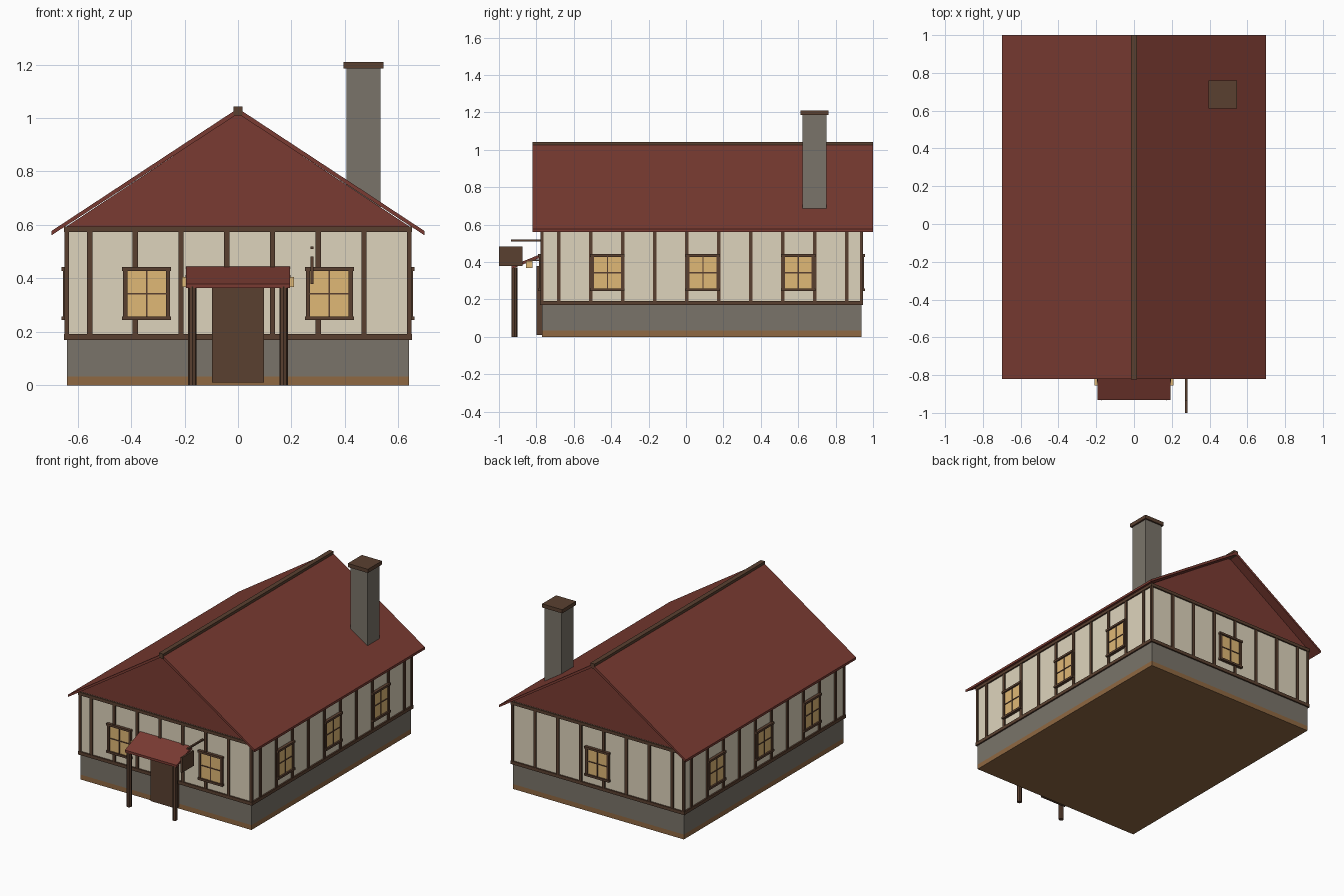
import bpy, bmesh, math
from mathutils import Matrix, Vector

if "Cube" in bpy.data.objects:
    bpy.data.objects.remove(bpy.data.objects["Cube"])


def material(name, rgb):
    lin = [c / 255 / 12.92 if c < 11 else ((c / 255 + 0.055) / 1.055) ** 2.4 for c in rgb]
    m = bpy.data.materials.new(name)
    m.diffuse_color = (*lin, 1)
    m.use_nodes = True
    m.node_tree.nodes["Principled BSDF"].inputs["Base Color"].default_value = m.diffuse_color
    return m


PLASTER = material("cream plaster", (222, 212, 188))
STONE = material("grey stone", (122, 116, 106))
WOOD = material("dark timber", (90, 64, 48))
TILE = material("red tile", (122, 59, 50))
GLASS = material("warm glass", (224, 184, 118))
EARTH = material("brown base", (143, 104, 66))


def finish(name, bm, mat):
    bmesh.ops.recalc_face_normals(bm, faces=bm.faces)
    me = bpy.data.meshes.new(name)
    bm.to_mesh(me)
    bm.free()
    me.materials.append(mat)
    ob = bpy.data.objects.new(name, me)
    bpy.context.collection.objects.link(ob)
    return ob


def boxes(name, mat, items):
    """One object from boxes given as (x0, x1, y0, y1, z0, z1)."""
    bm = bmesh.new()
    for x0, x1, y0, y1, z0, z1 in items:
        m = Matrix.Translation(((x0 + x1) / 2, (y0 + y1) / 2, (z0 + z1) / 2))
        m = m @ Matrix.Diagonal((x1 - x0, y1 - y0, z1 - z0, 1))
        bmesh.ops.create_cube(bm, size=1, matrix=m)
    return finish(name, bm, mat)


def extrude(name, mat, pts, vec):
    """Closed profile pushed along a vector."""
    bm = bmesh.new()
    f = bm.faces.new([bm.verts.new(p) for p in pts])
    r = bmesh.ops.extrude_face_region(bm, geom=[f])
    verts = [g for g in r["geom"] if isinstance(g, bmesh.types.BMVert)]
    bmesh.ops.translate(bm, verts=verts, vec=Vector(vec))
    return finish(name, bm, mat)


W, Y0, Y1 = 0.64, -0.77, 0.937      # wall planes
SILL, EAVE = 0.18, 0.595

# Body
boxes("base", EARTH, [(-W, W, Y0, Y1, 0, 0.033)])
boxes("foundation", STONE, [(-W, W, Y0, Y1, 0.033, SILL)])
boxes("walls", PLASTER, [(-W, W, Y0, Y1, SILL, EAVE)])


def on_wall(wall, u0, u1, d, z0, z1):
    """Box lying on a wall: u along it, d sticking out of it."""
    e = 0.005
    return {"front": (u0, u1, Y0 - d, Y0 + e, z0, z1),
            "back": (u0, u1, Y1 - e, Y1 + d, z0, z1),
            "right": (W - e, W + d, u0, u1, z0, z1),
            "left": (-W - d, -W + e, u0, u1, z0, z1)}[wall]


# Timber frame: rails all round, corner posts and evenly spaced studs
rails = []
for z0, z1 in ((0.17, 0.192), (0.573, 0.594)):
    rails.append((-W - 0.011, W + 0.011, Y0 - 0.01, Y0 + 0.01, z0, z1))
    rails.append((-W - 0.011, W + 0.011, Y1 - 0.01, Y1 + 0.01, z0, z1))
    for s in (-1, 1):
        rails.append((s * W - 0.01, s * W + 0.01, Y0 + 0.01, Y1 - 0.01, z0, z1))
boxes("rails", WOOD, rails)
boxes("corner_posts", WOOD, [(x - 0.008, x + 0.008, y - 0.008, y + 0.008, 0.192, 0.573)
                             for x in (-W, W) for y in (Y0, Y1)])
studs = []
for wall, first, count in (("front", -0.555, 7), ("back", -0.555, 7),
                           ("right", -0.68, 10), ("left", -0.68, 10)):
    for i in range(count):
        u = first + 0.171 * i
        studs.append(on_wall(wall, u - 0.01, u + 0.01, 0.008, 0.192, 0.573))
boxes("studs", WOOD, studs)

# Windows: pane, frame and glazing bars
panes, frames = [], []
for wall, centres in (("front", (-0.342, 0.342)), ("back", (0,)),
                      ("right", (-0.42, 0.09, 0.60)), ("left", (-0.42, 0.09, 0.60))):
    for c in centres:
        panes.append(on_wall(wall, c - 0.08, c + 0.08, 0.009, 0.25, 0.435))
        for z0, z1 in ((0.244, 0.258), (0.428, 0.442)):
            frames.append(on_wall(wall, c - 0.092, c + 0.092, 0.02, z0, z1))
        for s in (-1, 1):
            u = c + s * 0.08
            frames.append(on_wall(wall, u - 0.008, u + 0.008, 0.015, 0.258, 0.428))
        frames.append(on_wall(wall, c - 0.003, c + 0.003, 0.013, 0.258, 0.428))
        frames.append(on_wall(wall, c - 0.075, c + 0.075, 0.013, 0.34, 0.346))
boxes("window_panes", GLASS, panes)
boxes("window_frames", WOOD, frames)

# Roof: gable fill, two sloping slabs, ridge beam
extrude("gable", TILE, [(-W, Y0, EAVE), (W, Y0, EAVE), (0, Y0, 1.018)], (0, Y1 - Y0, 0))
RY0, RY1 = -0.82, 1.0
extrude("roof", TILE, [(0, RY0, 1.036), (0.698, RY0, 0.577), (0.698, RY0, 0.561),
                       (0, RY0, 1.016), (-0.698, RY0, 0.561), (-0.698, RY0, 0.577)],
        (0, RY1 - RY0, 0))
boxes("ridge_beam", WOOD, [(-0.016, 0.016, RY0 - 0.002, RY1, 1.01, 1.043)])

# Chimney
boxes("chimney", STONE, [(0.405, 0.533, 0.622, 0.75, 0.63, 1.187)])
boxes("chimney_cap", WOOD, [(0.394, 0.544, 0.611, 0.761, 1.185, 1.21)])

# Door and porch
boxes("door", WOOD, [(-0.097, 0.097, -0.798, Y0 + 0.005, 0.01, 0.38)])
bm = bmesh.new()
for s in (-1, 1):
    bmesh.ops.create_cone(bm, cap_ends=True, segments=8, radius1=0.016, radius2=0.016,
                          depth=0.37, matrix=Matrix.Translation((s * 0.171, -0.918, 0.185)))
finish("porch_posts", bm, WOOD)
extrude("porch_roof", TILE, [(-0.194, -0.932, 0.364), (-0.194, -0.932, 0.38),
                             (-0.194, Y0, 0.445), (-0.194, Y0, 0.427)], (0.388, 0, 0))

# Lanterns on arms either side of the porch
lamps, arms = [], []
for s in (-1, 1):
    x = s * 0.192
    lamps.append((x - 0.017, x + 0.017, -0.855, -0.82, 0.367, 0.405))
    arms.append((x - 0.005, x + 0.005, -0.838, Y0, 0.405, 0.413))
boxes("lanterns", GLASS, lamps)
boxes("lantern_arms", WOOD, arms)

# Hanging board with its bracket
boxes("sign_bracket", WOOD, [(0.271, 0.283, -0.935, Y0, 0.51, 0.52)])
boxes("sign_board", WOOD, [(0.271, 0.283, -1.0, -0.875, 0.38, 0.482)])
